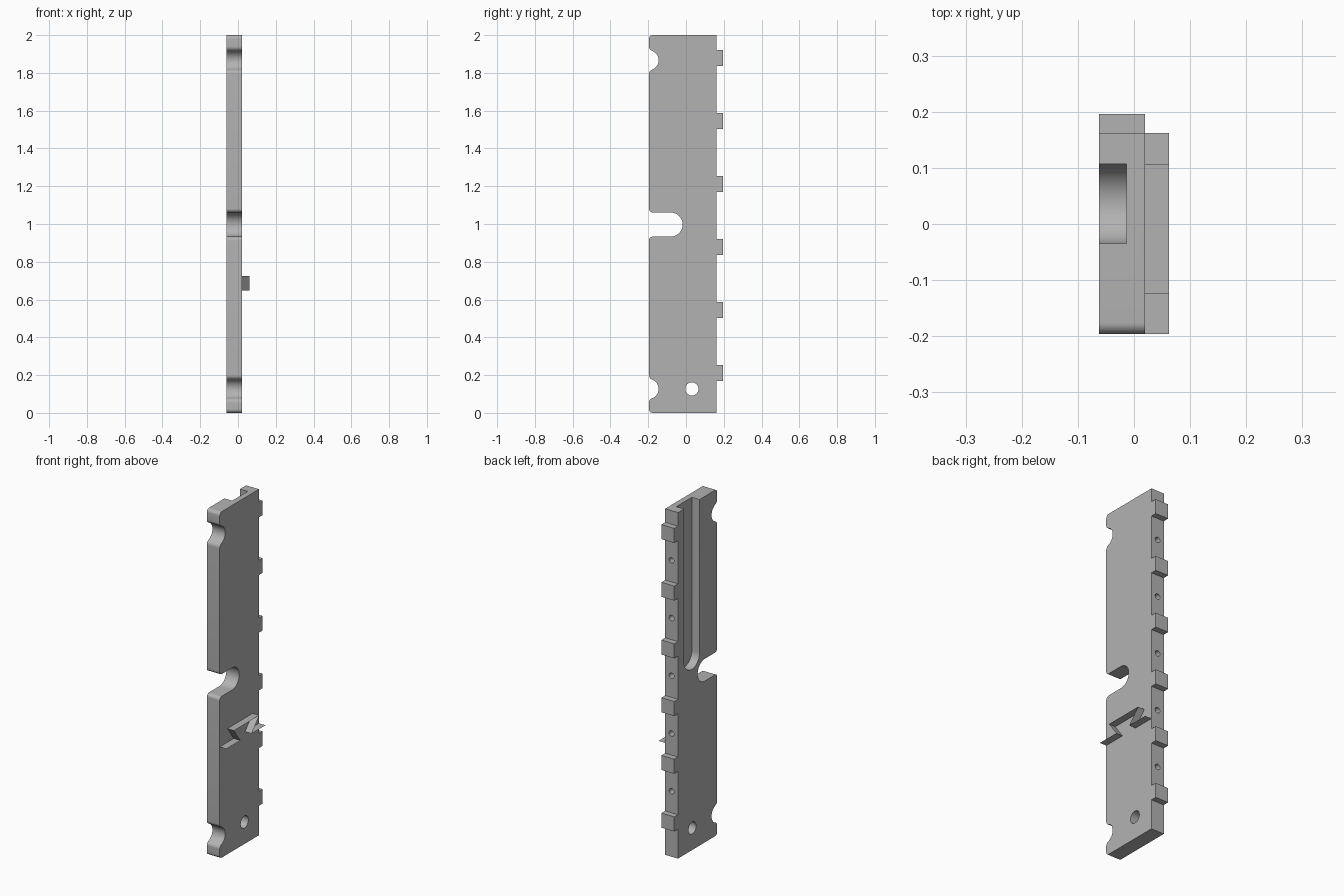
import bpy, bmesh
from math import pi, sin, cos, sqrt, atan2, radians

if "Cube" in bpy.data.objects:
    bpy.data.objects.remove(bpy.data.objects["Cube"], do_unlink=True)

grey = bpy.data.materials.new("plain_grey")
grey.use_nodes = True
grey.diffuse_color = (0.45, 0.45, 0.45, 1)
grey.node_tree.nodes["Principled BSDF"].inputs["Base Color"].default_value = grey.diffuse_color

X0, X1 = -0.062, 0.02          # plate thickness
FRONT, BACK, TAB = -0.196, 0.162, 0.196
HEIGHT = 2.0


def arc(y, z, r, a0, a1, n=10):
    """Points (y, z) along an arc, angles in radians."""
    steps = [a0 + (a1 - a0) * i / n for i in range(n + 1)]
    return [(y + r * cos(a), z + r * sin(a)) for a in steps]


def make_object(name, bm):
    mesh = bpy.data.meshes.new(name)
    bm.to_mesh(mesh)
    bm.free()
    mesh.materials.append(grey)
    ob = bpy.data.objects.new(name, mesh)
    bpy.context.collection.objects.link(ob)
    return ob


def prism(name, points, x0, x1):
    """Extrude a closed (y, z) outline along x."""
    bm = bmesh.new()
    face = bm.faces.new([bm.verts.new((x0, y, z)) for y, z in points])
    ext = bmesh.ops.extrude_face_region(bm, geom=[face])
    moved = [v for v in ext["geom"] if isinstance(v, bmesh.types.BMVert)]
    bmesh.ops.translate(bm, verts=moved, vec=(x1 - x0, 0, 0))
    bmesh.ops.recalc_face_normals(bm, faces=bm.faces)
    return make_object(name, bm)


def select_only(ob):
    bpy.ops.object.select_all(action='DESELECT')
    ob.select_set(True)
    bpy.context.view_layer.objects.active = ob


def cut(target, cutter):
    cutter.hide_render = True
    mod = target.modifiers.new("cut", 'BOOLEAN')
    mod.operation = 'DIFFERENCE'
    mod.solver = 'EXACT'
    mod.object = cutter
    select_only(target)
    bpy.ops.object.modifier_apply(modifier=mod.name)
    bpy.data.objects.remove(cutter, do_unlink=True)


def round_bite(z, r=0.053, f=0.025):
    """Round notch in the front edge with blended lips, from top to bottom."""
    yc, yf = FRONT - 0.002, FRONT + f
    dz = sqrt((r + f) ** 2 - (yf - yc) ** 2)
    a = atan2(dz, yf - yc)
    return (arc(yf, z + dz, f, pi, pi + a)
            + arc(yc, z, r, a, -a, 20)[1:-1]
            + arc(yf, z - dz, f, pi - a, pi))


# Plate outline: front edge downwards, then back edge with tabs upwards
f = 0.02
slot_z, slot_r, slot_y = 0.997, 0.064, -0.082
outline = arc(FRONT + f, HEIGHT - f, f, pi / 2, pi)
outline += round_bite(1.867)
outline += arc(FRONT + f, slot_z + slot_r + f, f, pi, 1.5 * pi)
outline += arc(slot_y, slot_z, slot_r, pi / 2, -pi / 2, 24)
outline += arc(FRONT + f, slot_z - slot_r - f, f, pi / 2, pi)
outline += round_bite(0.127)
outline += arc(FRONT + f, f, f, pi, 1.5 * pi)
outline.append((BACK, 0))
tab_z = [0.212 + 0.3335 * i for i in range(6)]
for z in tab_z:
    outline += [(BACK, z - 0.042), (TAB, z - 0.042), (TAB, z + 0.042), (BACK, z + 0.042)]
outline.append((BACK, HEIGHT))
plate = prism("plate", outline, X0, X1)

# Round-ended groove, open at the top
groove_y, groove_r, groove_end = 0.036, 0.071, 1.045
groove = arc(groove_y, groove_end + groove_r, groove_r, pi, 2 * pi, 24)
groove += [(groove_y + groove_r, HEIGHT + 0.1), (groove_y - groove_r, HEIGHT + 0.1)]
cut(plate, prism("groove_cutter", groove, X0 - 0.1, -0.013))

# Through hole near the bottom
cut(plate, prism("hole_cutter", arc(0.031, 0.127, 0.035, 0, 2 * pi, 32)[:-1], X0 - 0.1, X1 + 0.1))

# Small blind holes between the tabs
for low, high in zip(tab_z, tab_z[1:]):
    bpy.ops.mesh.primitive_cylinder_add(vertices=20, radius=0.016, depth=0.08,
                                        location=((X0 + X1) / 2, BACK, (low + high) / 2),
                                        rotation=(radians(90), 0, 0))
    cut(plate, bpy.context.object)

select_only(plate)
bpy.ops.object.shade_smooth_by_angle(angle=radians(30))

# Thin dovetail strip standing out from the left face
low, high = 0.647, 0.726
path = [(FRONT, low), (-0.067, low), (-0.125, high), (0.106, high), (0.036, low), (BACK, low)]
bm = bmesh.new()
rows = [[bm.verts.new((x, y, z)) for x in (X1, 0.062)] for y, z in path]
for a, b in zip(rows, rows[1:]):
    bm.faces.new((a[0], a[1], b[1], b[0]))
make_object("dovetail_strip", bm)
